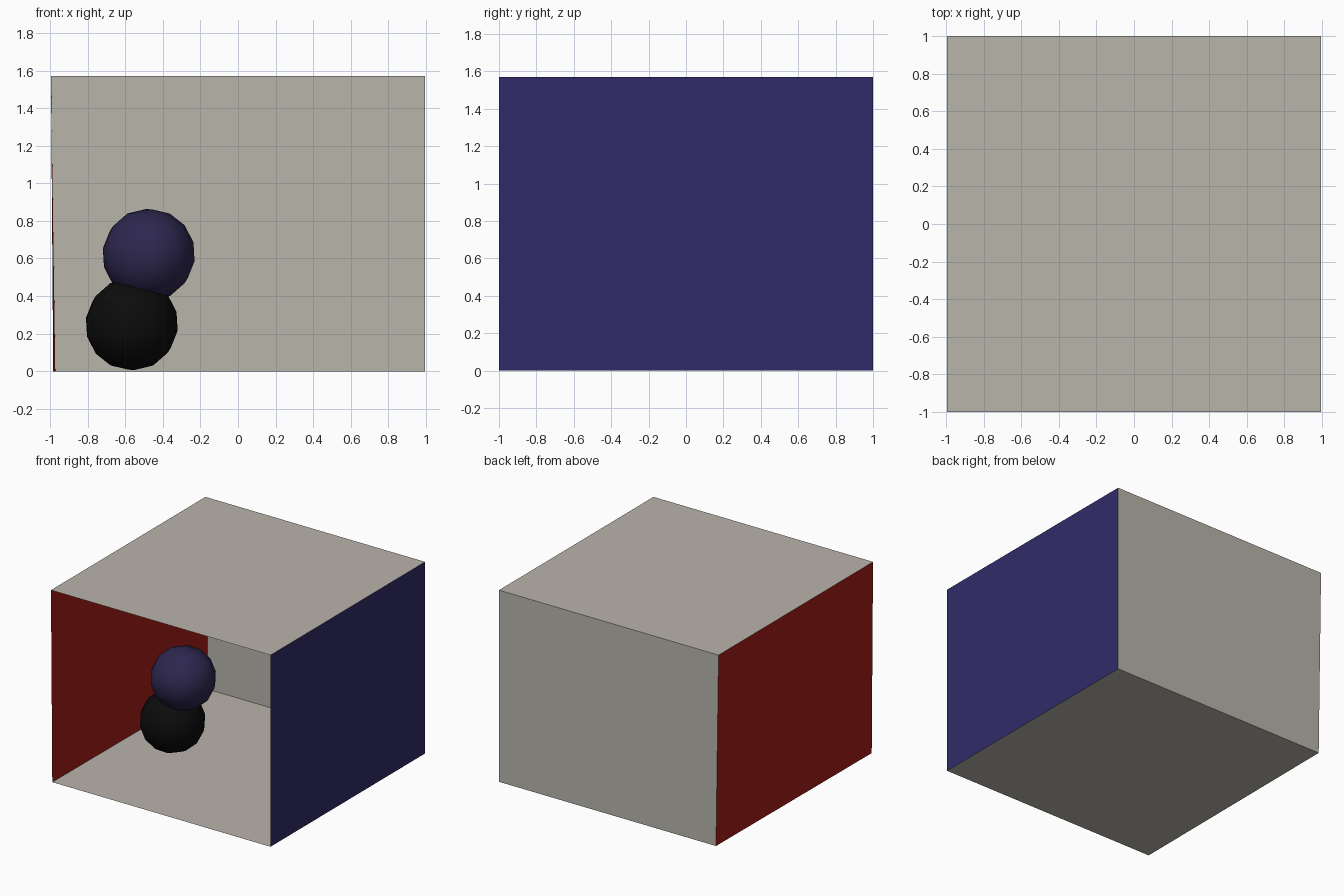
import bpy
from math import radians

if "Cube" in bpy.data.objects:
    bpy.data.objects.remove(bpy.data.objects["Cube"])

H = 1.57                      # room height
L, R = -0.995, 0.995          # ceiling / right wall extents
FL, BL = -0.983, -0.972       # left wall foot, front and back (leans outward)


def material(name, rgb):
    m = bpy.data.materials.new(name)
    m.diffuse_color = (*rgb, 1)
    m.use_nodes = True
    m.node_tree.nodes["Principled BSDF"].inputs["Base Color"].default_value = m.diffuse_color
    return m


stone = material("pale_stone", (0.485, 0.462, 0.41))
red = material("red_paint", (0.37, 0.0115, 0.009))
blue = material("blue_paint", (0.031, 0.024, 0.142))
black = material("black_gloss", (0.0035, 0.0035, 0.0035))
violet = material("violet_gloss", (0.026, 0.0205, 0.078))


def panel(name, corners, mat):
    me = bpy.data.meshes.new(name)
    me.from_pydata(corners, [], [(0, 1, 2, 3)])
    me.materials.append(mat)
    ob = bpy.data.objects.new(name, me)
    bpy.context.collection.objects.link(ob)


def ball(name, centre, tilt, mat):
    bpy.ops.mesh.primitive_uv_sphere_add(segments=14, ring_count=8, radius=0.247,
                                         location=centre, rotation=tilt)
    ob = bpy.context.object
    ob.name = name
    ob.data.materials.append(mat)
    bpy.ops.object.shade_smooth()


# Open-fronted room, walls are single sheets facing inward
panel("floor", [(FL, -1, 0), (R, -1, 0), (R, 1, 0), (BL, 1, 0)], stone)
panel("ceiling", [(L, -1, H), (L, 1, H), (R, 1, H), (R, -1, H)], stone)
panel("back_wall", [(BL, 1, 0), (R, 1, 0), (R, 1, H), (L, 1, H)], stone)
panel("left_wall", [(FL, -1, 0), (BL, 1, 0), (L, 1, H), (L, -1, H)], red)
panel("right_wall", [(R, 1, 0), (R, -1, 0), (R, -1, H), (R, 1, H)], blue)

# Two stacked, overlapping balls
ball("lower_ball", (-0.565, -0.04, 0.25), (radians(80), 0, radians(20)), black)
ball("upper_ball", (-0.475, -0.03, 0.62), (radians(80), 0, radians(20)), violet)
